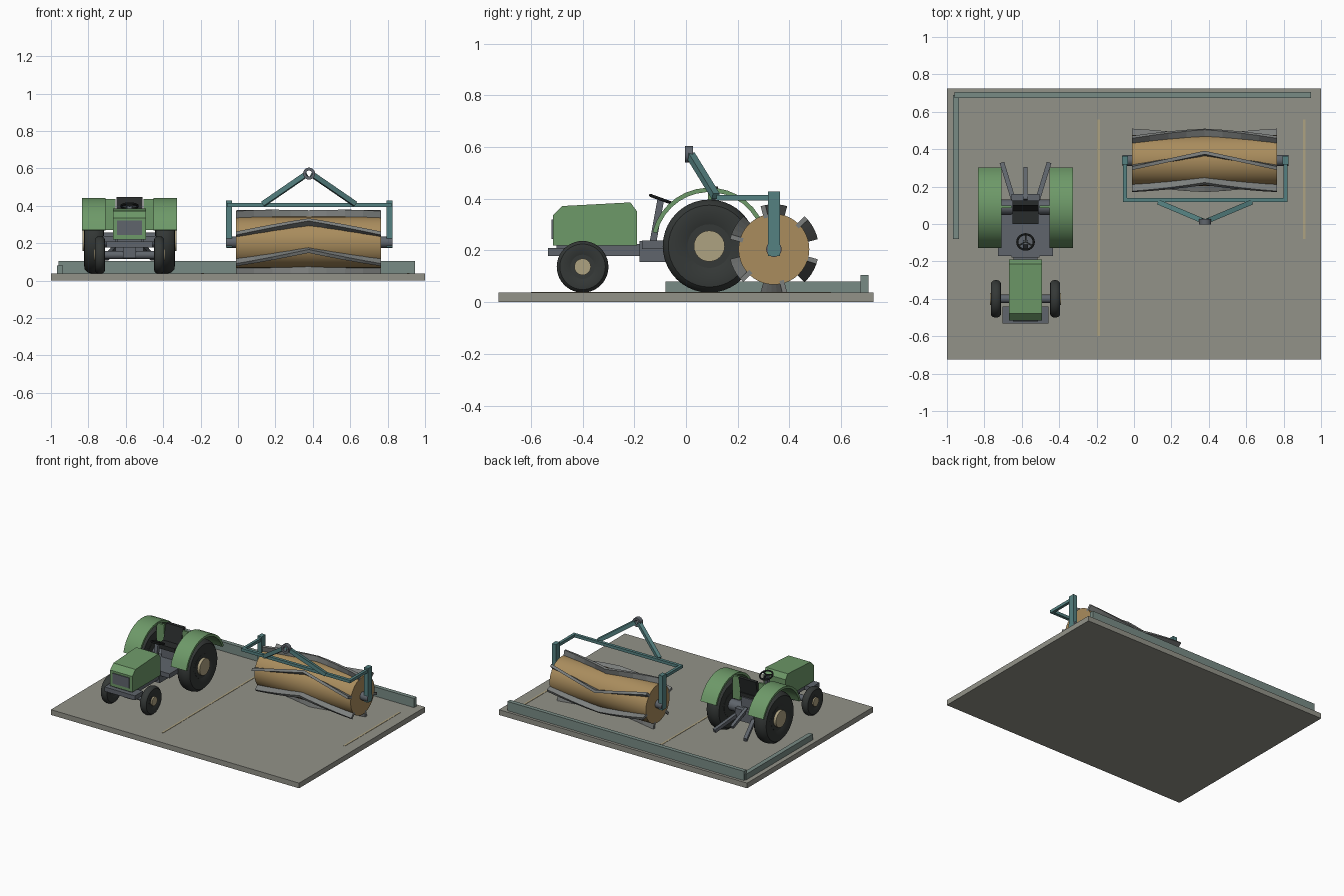
import bpy, bmesh
from math import sin, cos, pi, radians
from mathutils import Vector, Matrix

if "Cube" in bpy.data.objects:
    bpy.data.objects.remove(bpy.data.objects["Cube"])

COL = {"concrete": (.29, .29, .25), "kerb": (.19, .26, .235), "tan": (.42, .36, .22),
       "green": (.155, .32, .14), "iron": (.115, .13, .15), "rubber": (.035, .04, .038),
       "black": (.022, .025, .025), "teal": (.09, .22, .22), "ochre": (.40, .265, .11),
       "steel": (.20, .21, .205)}
MATS = {}
for k, c in COL.items():
    MATS[k] = bpy.data.materials.new(k)
    MATS[k].diffuse_color = (*c, 1)

TX = -.58  # tractor centre line


def finish(bm, name, mat, smooth=False):
    bmesh.ops.recalc_face_normals(bm, faces=bm.faces)
    me = bpy.data.meshes.new(name)
    bm.to_mesh(me)
    bm.free()
    ob = bpy.data.objects.new(name, me)
    bpy.context.collection.objects.link(ob)
    me.materials.append(MATS[mat])
    if smooth:
        bpy.context.view_layer.objects.active = ob
        ob.select_set(True)
        bpy.ops.object.shade_smooth_by_angle(angle=radians(35))
        ob.select_set(False)
    return ob


def box(name, x, y, z, mat):
    """Box from (min, max) ranges."""
    bm = bmesh.new()
    bmesh.ops.create_cube(bm, size=1)
    for v in bm.verts:
        v.co = [(r[0] + r[1]) / 2 + c * (r[1] - r[0]) for r, c in zip((x, y, z), v.co)]
    return finish(bm, name, mat)


def align(a, b):
    d = Vector(b) - Vector(a)
    mid = (Vector(a) + Vector(b)) / 2
    return Matrix.Translation(mid) @ d.to_track_quat('Z', 'Y').to_matrix().to_4x4(), d.length


def beam(name, a, b, w, mat):
    """Square bar between two points."""
    m, length = align(a, b)
    bm = bmesh.new()
    bmesh.ops.create_cube(bm, size=1, matrix=m @ Matrix.Diagonal((w, w, length, 1)))
    return finish(bm, name, mat)


def rod(name, a, b, r, mat, n=24):
    m, length = align(a, b)
    bm = bmesh.new()
    bmesh.ops.create_cone(bm, cap_ends=True, segments=n, radius1=r, radius2=r,
                          depth=length, matrix=m)
    return finish(bm, name, mat, True)


def lathe(name, prof, centre, mat, axis='X', n=40):
    """Revolve a closed (radius, along) profile about an axis."""
    bm = bmesh.new()
    rings = []
    for i in range(n):
        a = 2 * pi * i / n
        ring = []
        for r, t in prof:
            p = (t, r * cos(a), r * sin(a)) if axis == 'X' else \
                (r * cos(a), t, r * sin(a)) if axis == 'Y' else (r * cos(a), r * sin(a), t)
            ring.append(bm.verts.new(p))
        rings.append(ring)
    k = len(prof)
    for i in range(n):
        A, B = rings[i], rings[(i + 1) % n]
        for j in range(k):
            bm.faces.new((A[j], A[(j + 1) % k], B[(j + 1) % k], B[j]))
    ob = finish(bm, name, mat, True)
    ob.location = centre
    return ob


def loft(name, sections, mat, smooth=False):
    """Bridge equal cross-sections and cap both ends."""
    bm = bmesh.new()
    rings = [[bm.verts.new(p) for p in s] for s in sections]
    k = len(rings[0])
    for A, B in zip(rings, rings[1:]):
        for j in range(k):
            bm.faces.new((A[j], A[(j + 1) % k], B[(j + 1) % k], B[j]))
    bm.faces.new(rings[0])
    bm.faces.new(rings[-1])
    return finish(bm, name, mat, smooth)


# Yard slab, kerbs and painted lines
box("slab", (-1, 1), (-.725, .725), (0, .038), "concrete")
box("back_kerb", (-.96, .945), (.675, .705), (.03, .105), "kerb")
box("side_kerb", (-.967, -.935), (-.08, .69), (.03, .08), "kerb")
box("line_left", (-.197, -.183), (-.6, .56), (.03, .040), "tan")
box("line_right", (.903, .917), (-.08, .56), (.03, .040), "tan")

# Roller drum with six chevron bars
RX, RY, RZ = .38, .34, .205
X0, X1 = -.01, .765
rod("roller_drum", (X0, RY, RZ), (X1, RY, RZ), .137, "ochre", 40)
rod("roller_axle", (-.062, RY, RZ), (.825, RY, RZ), .03, "iron")
for i in range(6):
    secs = []
    for k in range(9):
        t = k / 4 - 1
        a0 = radians(76 + 28 * abs(t) + 60 * i)
        x = X0 + (X1 - X0) * k / 8
        secs.append([(x, RY + r * cos(a0 + d), RZ + r * sin(a0 + d))
                     for r, d in ((.125, -.07), (.174, -.055), (.174, .055), (.125, .07))])
    loft("chevron_bar", secs, "steel")

# Roller yoke, drawbars and hitch eye
for x, s in ((-.048, -1), (.81, 1)):
    box("yoke_post", (x - .016, x + .016), (.317, .363), (.178, .428), "teal")
    box("yoke_arm", (x - .01, x + .01), (.12, .34), (.394, .415), "teal")
    beam("drawbar", (RX + s * .245, .115, .41), (RX + s * .015, .018, .568), .027, "teal")
box("yoke_crossbar", (-.058, .82), (.118, .14), (.394, .415), "teal")
lathe("hitch_eye", [(.016, -.016), (.032, -.016), (.032, .016), (.016, .016)],
      (RX, .012, .572), "iron", 'Y', 20)


# Wheels
def wheel(part, x, y, r, w, hub, side):
    h = w / 2
    prof = [(r * .45, -h * .7), (r * .7, -h), (r * .88, -h * .92), (r * .97, -h * .6),
            (r, -h * .2), (r, h * .2), (r * .97, h * .6), (r * .88, h * .92),
            (r * .7, h), (r * .45, h * .7)]
    c = (x, y, .037 + r)
    lathe(part + "_tyre", prof, c, "rubber")
    rod(part + "_rim", (x - h * .75, y, c[2]), (x + h * .75, y, c[2]), r * .47, "rubber", 32)
    rod(part + "_hub", (x, y, c[2]), (x + side * h * 1.12, y, c[2]), hub, "tan", 24)


RWY, RWZ = .09, .217
for s in (-1, 1):
    wheel("rear_wheel", TX + s * .19, RWY, .18, .108, .06, s)
    wheel("front_wheel", TX + s * .158, -.4, .1, .055, .032, s)

    # Curved fender over the rear wheel
    secs = []
    for k in range(15):
        a = radians(20 + 146 * k / 14)
        secs.append([(TX + s * x, RWY + r * cos(a), RWZ + r * sin(a))
                     for x, r in ((.128, .209), (.253, .209), (.253, .226), (.128, .226))])
    loft("fender", secs, "green", True)

    # Upright panel between seat and fender
    xs = sorted((TX + s * .075, TX + s * .135))
    box("fender_panel", xs, (.085, .1), (.27, .437), "green")

    # Lower lift arms
    beam("lift_arm", (TX + s * .065, .13, .19), (TX + s * .125, .325, .12), .025, "iron")

# Chassis, axles and platform
rod("rear_axle", (TX - .19, RWY, RWZ), (TX + .19, RWY, RWZ), .04, "iron")
rod("front_axle", (TX - .17, -.4, .137), (TX + .17, -.4, .137), .022, "iron")
box("axle_pedestal", (TX - .035, TX + .035), (-.435, -.365), (.12, .2), "iron")
box("chassis_rail", (TX - .065, TX + .065), (-.5, .1), (.178, .225), "iron")
box("front_weight", (TX - .123, TX + .123), (-.533, -.44), (.178, .21), "iron")
box("platform", (TX - .148, TX + .148), (-.17, .05), (.205, .238), "iron")
box("gearbox", (TX - .075, TX + .075), (-.18, .16), (.155, .237), "iron")
beam("top_link", (TX, .13, .24), (TX, .30, .17), .022, "iron")

# Hood and grille
hood = [(-.515, .22), (-.515, .335), (-.478, .372), (-.215, .386), (-.19, .352), (-.19, .22)]
loft("hood", [[(TX + x, y, z) for y, z in hood] for x in (-.089, .089)], "green")
box("grille", (TX - .067, TX + .067), (-.521, -.5), (.245, .32), "iron")

# Seat
box("seat_support", (TX - .05, TX + .05), (.02, .12), (.22, .31), "iron")
box("seat", (TX - .07, TX + .07), (.0, .11), (.305, .335), "black")
back = [(.065, .32), (.10, .32), (.125, .448), (.10, .448)]
loft("seat_back", [[(TX + x, y, z) for y, z in back] for x in (-.07, .07)], "black")

# Steering column and wheel
beam("steering_column", (TX, -.128, .23), (TX, -.098, .395), .026, "iron")
ring = [(.044 + .006 * cos(a), .006 * sin(a)) for a in [2 * pi * i / 8 for i in range(8)]]
sw = lathe("steering_wheel", ring, (TX, -.096, .398), "black", 'Z', 28)
sw.rotation_euler.x = radians(-20)
for i in range(3):
    a = pi / 2 + i * 2 * pi / 3
    d = Matrix.Rotation(radians(-20), 3, 'X') @ Vector((.044 * cos(a), .044 * sin(a), 0))
    c = Vector((TX, -.096, .398))
    beam("steering_spoke", c, c + d, .008, "black")

for m in bpy.data.materials:
    if m.users and not m.is_grease_pencil:
        m.use_nodes = True
        m.node_tree.nodes["Principled BSDF"].inputs["Base Color"].default_value = m.diffuse_color
